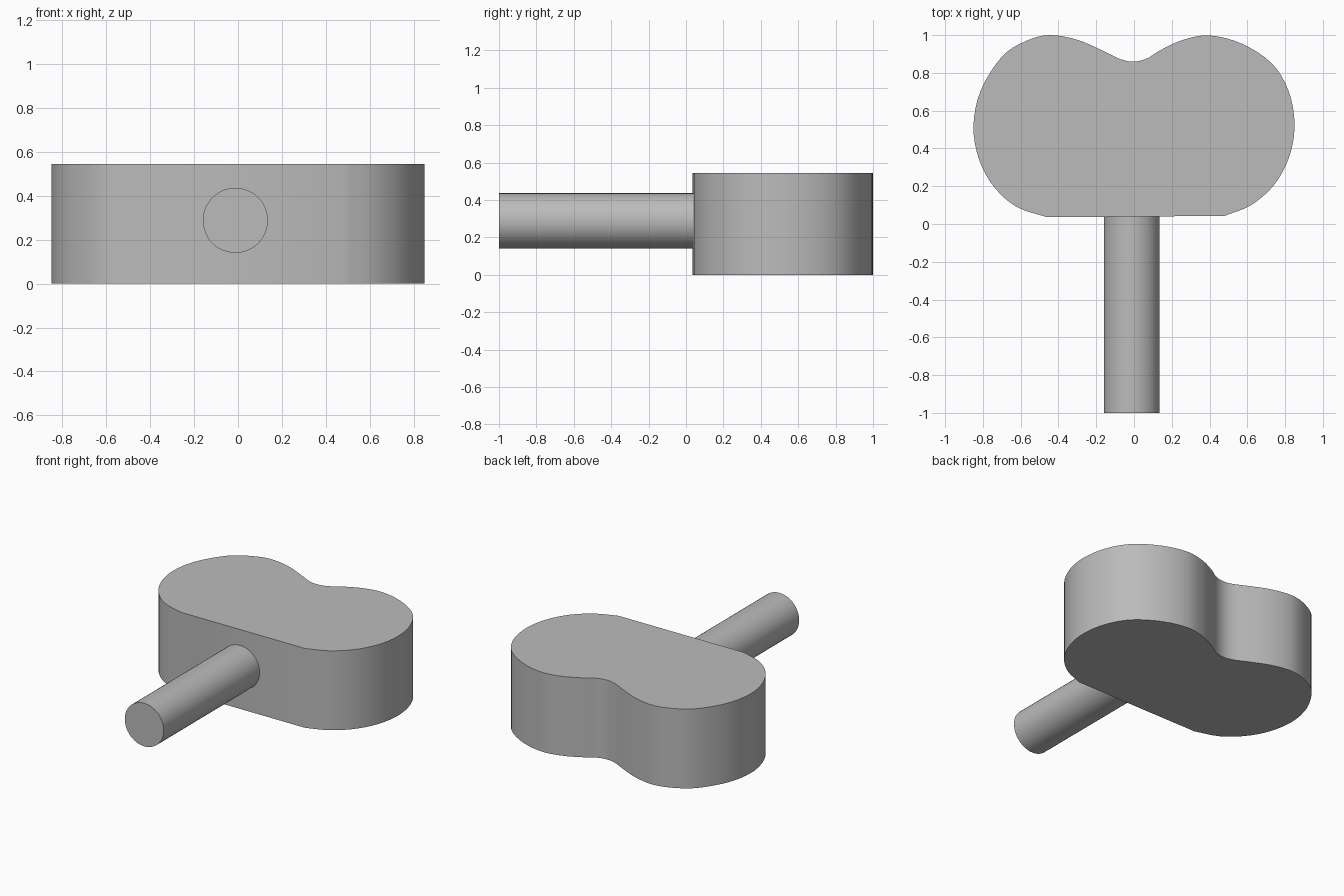
import bpy, bmesh
from math import radians
from mathutils import Vector, Matrix

cube = bpy.data.objects.get("Cube")
if cube:
    bpy.data.objects.remove(cube, do_unlink=True)

grey = bpy.data.materials.new("plain grey")
grey.use_nodes = True
grey.diffuse_color = (0.5, 0.5, 0.5, 1)
grey.node_tree.nodes["Principled BSDF"].inputs["Base Color"].default_value = (0.5, 0.5, 0.5, 1)


def add_object(name, bm):
    """Turn a bmesh into a smooth-shaded object with sharp edges kept."""
    bmesh.ops.recalc_face_normals(bm, faces=bm.faces)
    mesh = bpy.data.meshes.new(name)
    bm.to_mesh(mesh)
    bm.free()
    mesh.materials.append(grey)
    obj = bpy.data.objects.new(name, mesh)
    bpy.context.collection.objects.link(obj)
    bpy.ops.object.select_all(action='DESELECT')
    obj.select_set(True)
    bpy.context.view_layer.objects.active = obj
    bpy.ops.object.shade_smooth_by_angle(angle=radians(25))
    return obj


def smooth_path(points, steps):
    """Open Catmull-Rom curve through the points."""
    p = [Vector(q) for q in points]
    p = [2 * p[0] - p[1]] + p + [2 * p[-1] - p[-2]]
    path = []
    for a, b, c, d in zip(p, p[1:], p[2:], p[3:]):
        for i in range(steps):
            t = i / steps
            path.append(0.5 * (2 * b + (c - a) * t + (2 * a - 5 * b + 4 * c - d) * t ** 2
                               + (3 * b - a - 3 * c + d) * t ** 3))
    path.append(p[-2])
    return path


# Two-lobed head: flat front, rounded ends, dip in the middle of the back
outline = [(0.48, 0.043), (0.62, 0.1), (0.74, 0.205), (0.82, 0.35), (0.85, 0.52),
           (0.82, 0.7), (0.73, 0.85), (0.57, 0.955), (0.4, 0.998), (0.26, 0.975),
           (0.14, 0.92), (0.07, 0.877), (0, 0.86), (-0.07, 0.872), (-0.16, 0.915),
           (-0.3, 0.975), (-0.45, 1), (-0.58, 0.965), (-0.7, 0.885), (-0.81, 0.71),
           (-0.85, 0.52), (-0.82, 0.34), (-0.74, 0.195), (-0.62, 0.09), (-0.46, 0.036)]
bm = bmesh.new()
base = bm.faces.new([bm.verts.new((p.x, p.y, 0)) for p in smooth_path(outline, 4)])
top = bmesh.ops.extrude_face_region(bm, geom=[base], use_keep_orig=True)
bmesh.ops.translate(bm, vec=(0, 0, 0.545),
                    verts=[g for g in top["geom"] if isinstance(g, bmesh.types.BMVert)])
add_object("head", bm)

# Round handle running forward from the flat front
bm = bmesh.new()
front, back = -1.0, 0.06
place = Matrix.Translation((-0.012, (front + back) / 2, 0.288)) @ Matrix.Rotation(radians(90), 4, 'X')
bmesh.ops.create_cone(bm, cap_ends=True, segments=48, radius1=0.148, radius2=0.148,
                      depth=back - front, matrix=place)
add_object("handle", bm)
